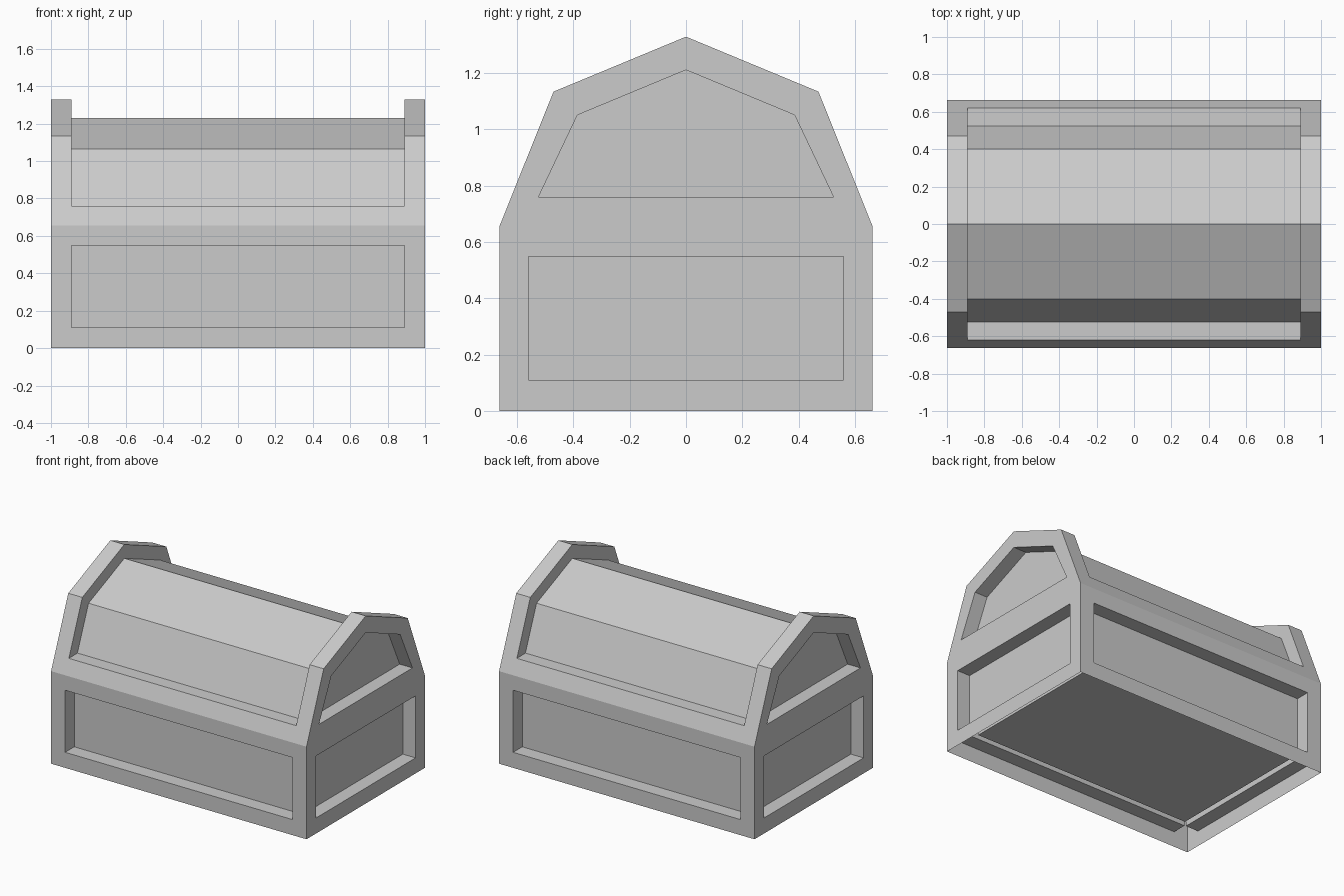
import bpy, bmesh

if "Cube" in bpy.data.objects:
    bpy.data.objects.remove(bpy.data.objects["Cube"])


def prism(name, profile, x0, x1):
    """Extrude a closed (y, z) profile along x."""
    bm = bmesh.new()
    face = bm.faces.new([bm.verts.new((x0, y, z)) for y, z in profile])
    ext = bmesh.ops.extrude_face_region(bm, geom=[face])["geom"]
    bmesh.ops.translate(bm, vec=(x1 - x0, 0, 0),
                        verts=[v for v in ext if isinstance(v, bmesh.types.BMVert)])
    bmesh.ops.recalc_face_normals(bm, faces=bm.faces)
    mesh = bpy.data.meshes.new(name)
    bm.to_mesh(mesh)
    bm.free()
    obj = bpy.data.objects.new(name, mesh)
    bpy.context.collection.objects.link(obj)
    return obj


def mirrored(half):
    """Complete a profile given for +y, skipping points on the centre line."""
    return half + [(-y, z) for y, z in reversed(half) if y > 0]


def rect(y0, y1, z0, z1):
    return [(y0, z0), (y1, z0), (y1, z1), (y0, z1)]


# Chest shell: straight sides with a faceted barrel lid
shell = prism("chest_shell",
              mirrored([(0.662, 0), (0.662, 0.655), (0.47, 1.133), (0, 1.328)]), -1, 1)

# Lid roof recess, leaving the lower roof between the two end arches
cutters = [prism("lid_roof_cutter", mirrored(
    [(0.525, 0.76), (0.4, 1.065), (0, 1.23)]) + [(-0.9, 0.755), (-0.9, 1.5), (0.9, 1.5), (0.9, 0.755)],
    -0.89, 0.89)]

# Recessed panels in the front, back and both ends
end_lid = mirrored([(0.523, 0.76), (0.385, 1.05), (0, 1.21)])
for s in (-1, 1):
    cutters += [
        prism("long_panel_cutter", rect(s * 0.56, s * 0.8, 0.11, 0.549), -0.89, 0.89),
        prism("end_panel_cutter", rect(-0.558, 0.558, 0.11, 0.549), s * 0.9, s * 1.2),
        prism("end_lid_cutter", end_lid, s * 0.9, s * 1.2),
    ]

bpy.context.view_layer.objects.active = shell
for c in cutters:
    mod = shell.modifiers.new("recess", "BOOLEAN")
    mod.operation = "DIFFERENCE"
    mod.solver = "EXACT"
    mod.object = c
    bpy.ops.object.modifier_apply(modifier=mod.name)
    bpy.data.objects.remove(c)

# Open underside of the shell
bm = bmesh.new()
bm.from_mesh(shell.data)
base = [f for f in bm.faces if all(abs(v.co.z) < 1e-4 for v in f.verts)]
bmesh.ops.delete(bm, geom=base, context="FACES")
bm.to_mesh(shell.data)
bm.free()

# Inner box standing inside the shell, its underside forming the raised floor
prism("inner_box", mirrored([(0.52, 0.11), (0.52, 0.67), (0.38, 1.03), (0, 1.19)]), -0.86, 0.86)
